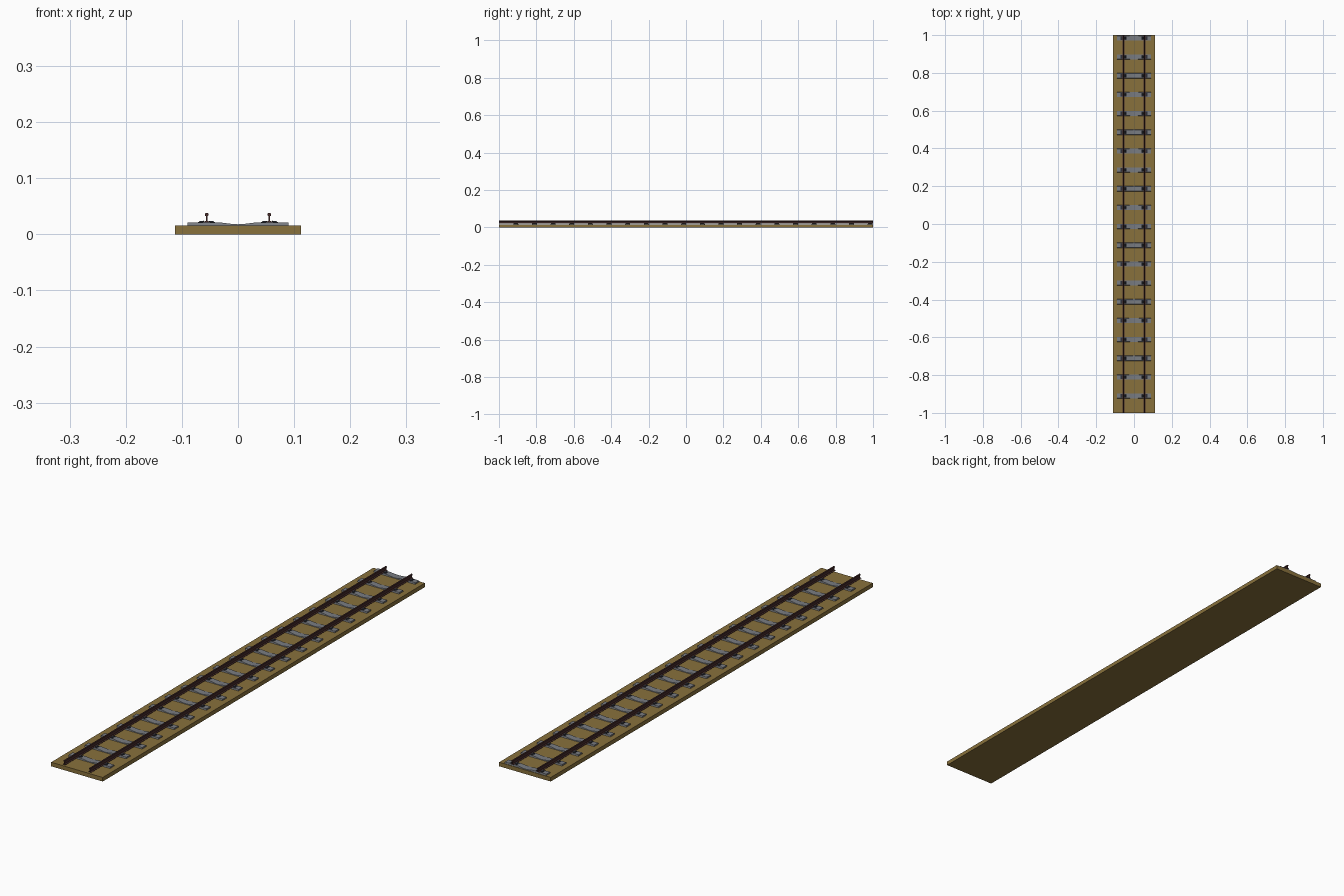
import bpy, bmesh, math

if "Cube" in bpy.data.objects:
    bpy.data.objects.remove(bpy.data.objects["Cube"])


def material(name, rgb):
    m = bpy.data.materials.new(name)
    m.diffuse_color = (*rgb, 1)
    m.use_nodes = True
    m.node_tree.nodes["Principled BSDF"].inputs["Base Color"].default_value = m.diffuse_color
    return m


BALLAST = material("ballast_brown", (0.25, 0.165, 0.045))
CONCRETE = material("concrete_grey", (0.19, 0.20, 0.22))
RUST = material("rail_rust", (0.065, 0.025, 0.024))
IRON = material("dark_iron", (0.028, 0.03, 0.04))


def finish(name, bm, mat):
    bmesh.ops.recalc_face_normals(bm, faces=bm.faces)
    me = bpy.data.meshes.new(name)
    bm.to_mesh(me)
    bm.free()
    me.materials.append(mat)
    ob = bpy.data.objects.new(name, me)
    bpy.context.collection.objects.link(ob)
    return ob


def extrude_y(bm, profile, y0, y1, taper=None):
    """Prism of an (x, z) profile; taper(z) pulls the end faces inward."""
    t = taper or (lambda z: 0)
    a = [bm.verts.new((x, y0 + t(z), z)) for x, z in profile]
    b = [bm.verts.new((x, y1 - t(z), z)) for x, z in profile]
    n = len(profile)
    bm.faces.new(a)
    bm.faces.new(b[::-1])
    for i in range(n):
        bm.faces.new((a[i], a[(i + 1) % n], b[(i + 1) % n], b[i]))


def box(bm, x0, x1, y0, y1, z0, z1):
    extrude_y(bm, [(x0, z0), (x1, z0), (x1, z1), (x0, z1)], y0, y1)


GAUGE = 0.056      # rail centre from the middle
BED = 0.016        # top of the ballast
SEAT = 0.0215      # top of a sleeper under the rail
ROWS = [-0.91 + i * 0.0997 for i in range(20)]

# Ballast bed
bm = bmesh.new()
box(bm, -0.112, 0.112, -1, 1, 0, BED)
finish("ballast_bed", bm, BALLAST)

# Sleepers: raised rail seats, smoothly dipping middle, sloped sides
dip = [(-0.04 + 0.08 * i / 10) for i in range(11)]
top = [(-0.09, SEAT)] + [
    (x, SEAT - 0.0035 * (0.5 + 0.5 * math.cos(math.pi * x / 0.04))) for x in dip
] + [(0.09, SEAT)]
sleeper = [(0.09, BED - 0.002), (-0.09, BED - 0.002)] + top
bm = bmesh.new()
for y in ROWS:
    extrude_y(bm, sleeper, y - 0.014, y + 0.014, lambda z: max(0, z - BED) * 0.4)
finish("sleepers", bm, CONCRETE)

# Rails: foot, thin web and head in one profile
half = [(0.006, SEAT), (0.006, 0.0225), (0.0012, 0.0240), (0.0012, 0.0325),
        (0.0032, 0.0335), (0.0032, 0.0368), (0.0022, 0.0378)]
profile = half + [(-x, z) for x, z in reversed(half)]
for side, label in ((-1, "left"), (1, "right")):
    bm = bmesh.new()
    extrude_y(bm, [(x + side * GAUGE, z) for x, z in profile], -1, 1)
    finish(label + "_rail", bm, RUST)

# Rail fasteners: a base plate and a clip each side of the rail
bm = bmesh.new()
for y in ROWS:
    for s in (-1, 1):
        c = s * GAUGE
        box(bm, c - 0.015, c + 0.015, y - 0.009, y + 0.009, SEAT - 0.001, SEAT + 0.0007)
        for d in (-1, 1):
            clip = [(c + d * 0.004, 0.0225), (c + d * 0.014, SEAT),
                    (c + d * 0.012, 0.0240), (c + d * 0.005, 0.0243)]
            extrude_y(bm, clip, y - 0.006, y + 0.006)
finish("rail_fasteners", bm, IRON)
